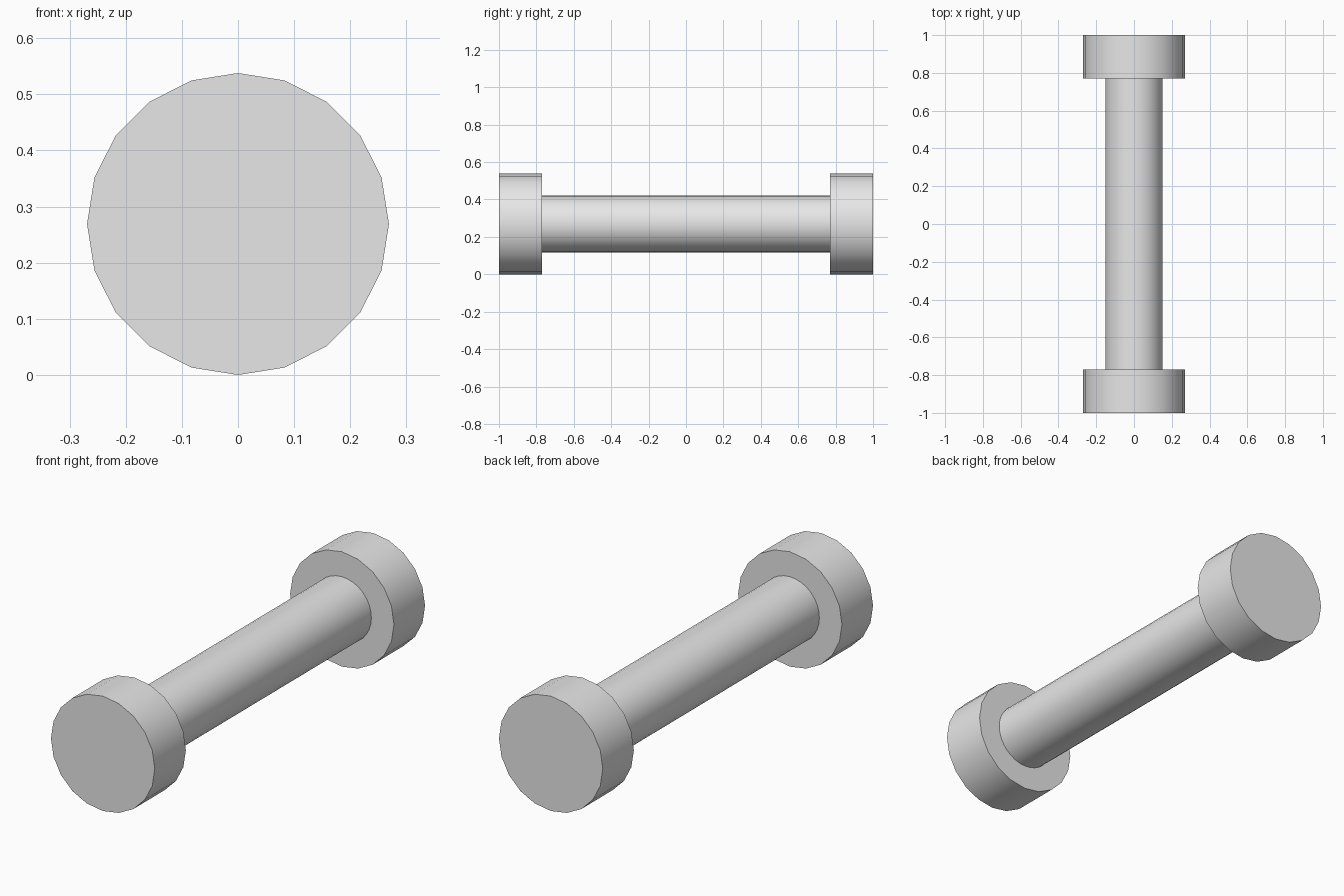
import bpy
import math

cube = bpy.data.objects.get("Cube")
if cube:
    bpy.data.objects.remove(cube, do_unlink=True)

# Single plain grey
grey = bpy.data.materials.new("light grey")
grey.use_nodes = True
colour = (0.8, 0.8, 0.8, 1)
grey.diffuse_color = colour
grey.node_tree.nodes["Principled BSDF"].inputs["Base Color"].default_value = colour

HEAD_RADIUS = 0.269
HEAD_DEPTH = 0.23
SHAFT_RADIUS = 0.152


def rod(name, radius, depth, sides, y):
    """Cylinder lying along the y axis, centred at the head's height."""
    bpy.ops.mesh.primitive_cylinder_add(
        vertices=sides, radius=radius, depth=depth,
        location=(0, y, HEAD_RADIUS), rotation=(math.pi / 2, 0, 0))
    obj = bpy.context.object
    obj.name = name
    obj.data.materials.append(grey)
    bpy.ops.object.shade_smooth_by_angle(angle=math.radians(30))
    return obj


# Round end caps
for name, side in (("front_head", -1), ("back_head", 1)):
    rod(name, HEAD_RADIUS, HEAD_DEPTH, 20, side * (1 - HEAD_DEPTH / 2))

# Shaft joining the caps, sunk slightly into each
rod("shaft", SHAFT_RADIUS, 2 - 2 * HEAD_DEPTH + 0.02, 32, 0)
